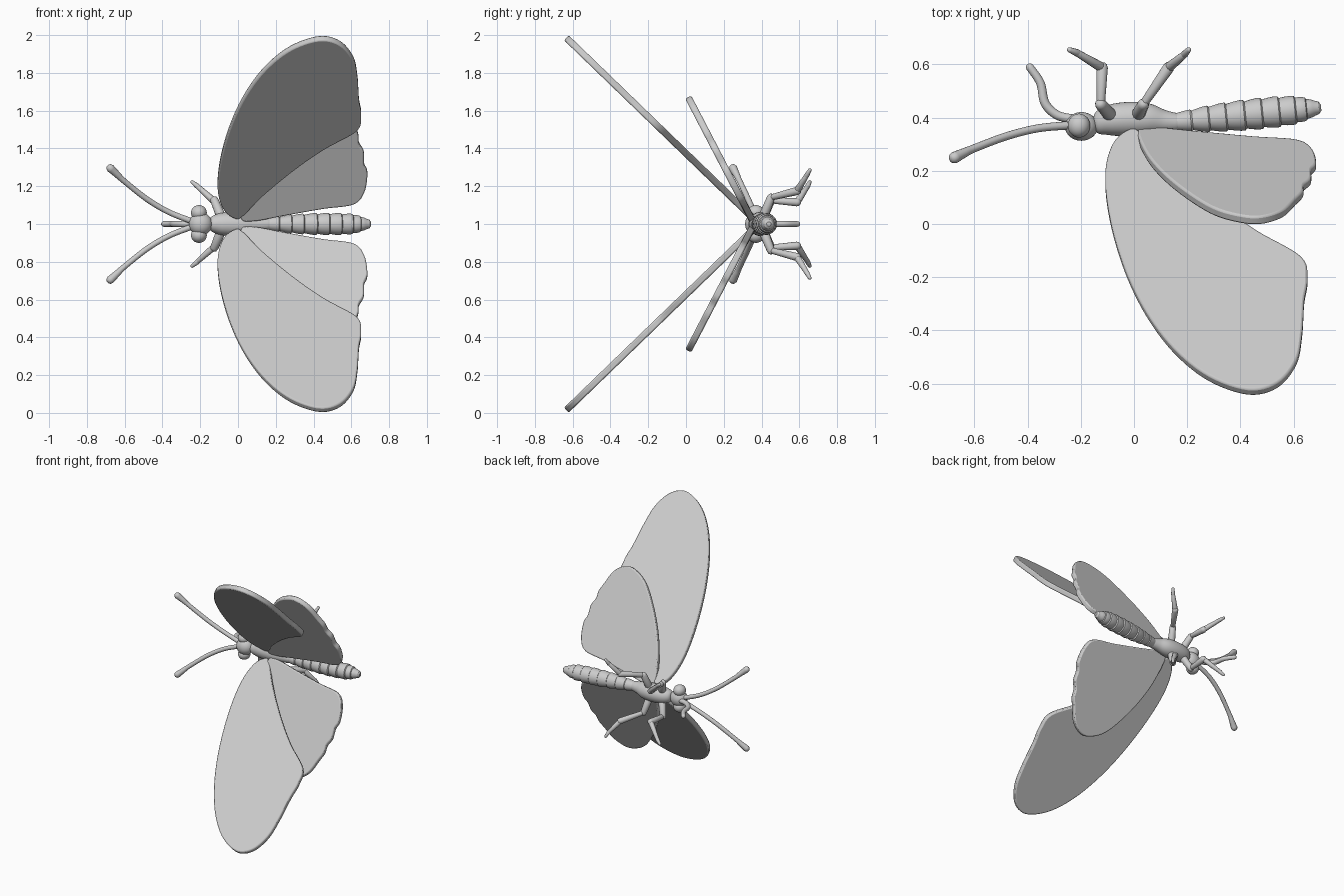
import bpy, bmesh, math
from mathutils import Vector

if "Cube" in bpy.data.objects:
    bpy.data.objects.remove(bpy.data.objects["Cube"])


def spline(pts, steps, closed=False):
    """Catmull-Rom through points of any dimension."""
    n, out = len(pts), []
    get = (lambda i: pts[i % n]) if closed else (lambda i: pts[max(0, min(n - 1, i))])
    for i in range(n if closed else n - 1):
        p = [get(i + k) for k in (-1, 0, 1, 2)]
        for s in range(steps):
            t = s / steps
            out.append(tuple(0.5 * (2 * b + (c - a) * t + (2 * a - 5 * b + 4 * c - d) * t * t
                       + (3 * b - a - 3 * c + d) * t ** 3) for a, b, c, d in zip(*p)))
    if not closed:
        out.append(tuple(pts[-1]))
    return out


def finish(name, bm, angle=40):
    bmesh.ops.recalc_face_normals(bm, faces=bm.faces)
    me = bpy.data.meshes.new(name)
    bm.to_mesh(me)
    bm.free()
    ob = bpy.data.objects.new(name, me)
    bpy.context.collection.objects.link(ob)
    bpy.context.view_layer.objects.active = ob
    ob.select_set(True)
    bpy.ops.object.shade_smooth_by_angle(angle=math.radians(angle))
    ob.select_set(False)
    return ob


def tube(bm, pts, steps=6, sides=16):
    """Rounded-end tube through (x, y, z, radius) points."""
    path = spline(pts, steps) if steps > 1 else list(pts)
    P = [Vector(p[:3]) for p in path]
    R = [p[3] for p in path]
    rings = []
    for i, (p, r) in enumerate(zip(P, R)):
        t = (P[min(i + 1, len(P) - 1)] - P[max(i - 1, 0)]).normalized()
        u = t.cross(Vector((0.31, 0.2, 0.93))).normalized()
        v = t.cross(u)
        layers = [(0, 1)]
        if i == 0:
            layers = [(-0.9, 0.4), (-0.6, 0.8), (0, 1)]
        elif i == len(P) - 1:
            layers = [(0, 1), (0.6, 0.8), (0.9, 0.4)]
        for o, k in layers:
            rings.append([bm.verts.new(p + t * o * r + (u * math.cos(a) + v * math.sin(a)) * r * k)
                          for a in (2 * math.pi * j / sides for j in range(sides))])
    for a, b in zip(rings, rings[1:]):
        for j in range(sides):
            bm.faces.new((a[j], a[(j + 1) % sides], b[(j + 1) % sides], b[j]))
    bm.faces.new(rings[0])
    bm.faces.new(rings[-1])


def ball(name, loc, scale):
    bm = bmesh.new()
    bmesh.ops.create_uvsphere(bm, u_segments=32, v_segments=18, radius=1)
    for v in bm.verts:
        v.co = Vector(c * s for c, s in zip(v.co, scale)) + Vector(loc)
    return finish(name, bm)


def wing(name, outline, slope, side, thick=0.036):
    """Flat plate: outline in (x, height beside the body), leaning by slope."""
    bm = bmesh.new()
    nrm = Vector((0, 1, slope)).normalized() * thick / 2
    layers = []
    for k in (-1, 1):
        layers.append([])
        for x, h in spline(outline, 6, True):
            c = Vector((x, 0.335 - slope * (h - 0.05), h)) + nrm * k
            layers[-1].append(bm.verts.new((c.x, c.y, 1 + side * c.z)))
    a, b = layers
    bm.faces.new(a)
    bm.faces.new(b)
    for i in range(len(a)):
        j = (i + 1) % len(a)
        bm.faces.new((a[i], a[j], b[j], b[i]))
    ob = finish(name, bm)
    bev = ob.modifiers.new("rim", 'BEVEL')
    bev.width, bev.segments = 0.008, 2
    bev.limit_method, bev.angle_limit = 'ANGLE', math.radians(60)


FORE = [(-0.02, 0.04), (-0.08, 0.09), (-0.108, 0.2), (-0.09, 0.36), (-0.035, 0.54), (0.045, 0.70),
        (0.15, 0.835), (0.28, 0.935), (0.43, 0.985), (0.54, 0.96), (0.61, 0.88), (0.632, 0.78),
        (0.64, 0.66), (0.652, 0.58), (0.628, 0.50), (0.46, 0.405), (0.3, 0.295), (0.13, 0.155), (0.025, 0.05)]
HIND = [(0.015, 0.04), (0.045, 0.2), (0.11, 0.35), (0.2, 0.49), (0.3, 0.605), (0.4, 0.66), (0.48, 0.668),
        (0.56, 0.62), (0.61, 0.53), (0.635, 0.48), (0.64, 0.43), (0.665, 0.385), (0.667, 0.32),
        (0.685, 0.27), (0.668, 0.17), (0.61, 0.108), (0.45, 0.085), (0.25, 0.05), (0.08, 0.02)]

for side, tag in ((1, "upper"), (-1, "lower")):
    wing(tag + "_forewing", FORE, 1.035, side)
    wing(tag + "_hindwing", HIND, 0.52, side)
    ball(tag + "_eye", (-0.207, 0.37, 1 + side * 0.06), (0.042, 0.045, 0.04))

    # antenna with a clubbed tip
    bm = bmesh.new()
    tube(bm, [(x, y, 1 + side * h, r) for x, y, h, r in (
        (-0.23, 0.372, 0.01, 0.016), (-0.36, 0.36, 0.06, 0.015), (-0.48, 0.33, 0.13, 0.015),
        (-0.60, 0.285, 0.225, 0.015), (-0.64, 0.267, 0.262, 0.018), (-0.675, 0.25, 0.295, 0.022))])
    finish(tag + "_antenna", bm)

    # front and rear legs: hip, thigh, shin and foot
    for leg, joints in (
        ("front", [(-0.09, 0.41, 0.04), (-0.125, 0.45, 0.125), (-0.12, 0.588, 0.115), (-0.215, 0.644, 0.2), (-0.242, 0.655, 0.222)]),
        ("rear", [(0.015, 0.41, 0.04), (0.035, 0.45, 0.14), (0.13, 0.588, 0.175), (0.19, 0.638, 0.255), (0.205, 0.655, 0.285)])):
        bm = bmesh.new()
        J = [(x, y, 1 + side * h) for x, y, h in joints]
        radii = [(0.026, 0.022), (0.016, 0.022), (0.019, 0.013), (0.014, 0.01)]
        for a, b, (r0, r1) in zip(J, J[1:], radii):
            tube(bm, [(*a, r0), (*b, r1)], steps=1, sides=12)
        finish(f"{tag}_{leg}_leg", bm)

# head and curled mouth tube
ball("head", (-0.198, 0.367, 1), (0.062, 0.054, 0.06))
bm = bmesh.new()
tube(bm, [(-0.23, 0.395, 1, 0.017), (-0.29, 0.41, 1, 0.017), (-0.335, 0.455, 1, 0.017),
          (-0.352, 0.53, 1, 0.016), (-0.392, 0.59, 1, 0.015)])
finish("mouth_tube", bm)

# thorax
bm = bmesh.new()
tube(bm, [(-0.15, 0.375, 1, 0.025), (-0.135, 0.378, 1, 0.042), (-0.09, 0.39, 1, 0.058), (-0.02, 0.395, 1, 0.064),
          (0.05, 0.394, 1, 0.06), (0.11, 0.386, 1, 0.044), (0.16, 0.383, 1, 0.034)], sides=32)
finish("thorax", bm)

# segmented abdomen: each segment flares then steps in
cuts = [(0.14, 0.032), (0.22, 0.042), (0.285, 0.05), (0.35, 0.055), (0.42, 0.058), (0.485, 0.059),
        (0.55, 0.058), (0.61, 0.053), (0.65, 0.042), (0.68, 0.028)]
bm = bmesh.new()
pts = []
for (x0, r0), (x1, r1) in zip(cuts, cuts[1:]):
    for t, k in ((0.0, 0.88), (0.35, 0.96), (0.7, 1.01), (0.92, 1.0)):
        x = x0 + (x1 - x0) * t
        pts.append((x, 0.382 + 0.1 * (x - 0.14), 1, (r0 + (r1 - r0) * t) * k))
tube(bm, pts, steps=1, sides=32)
finish("abdomen", bm, 30)
